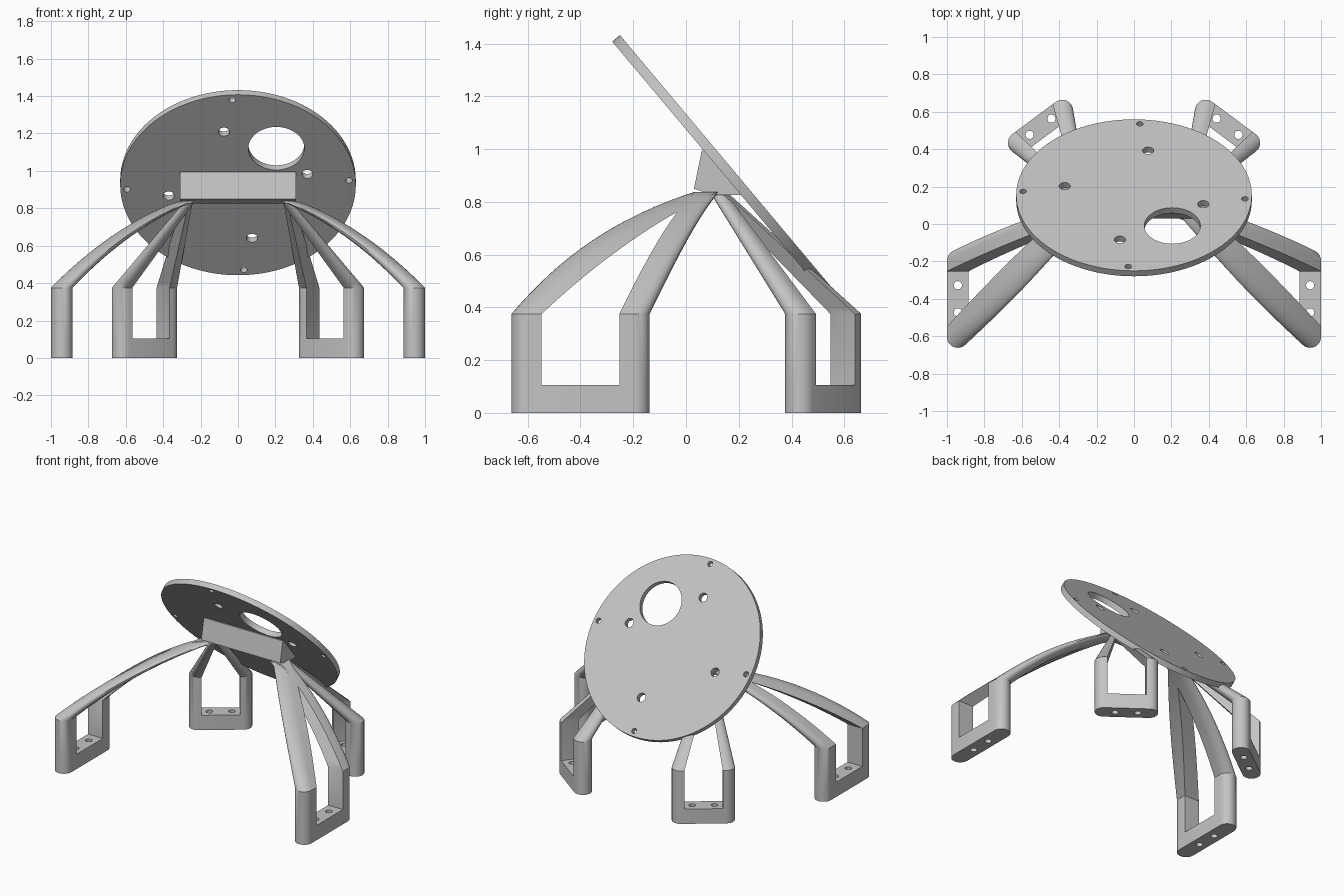
import bpy, bmesh, math
from mathutils import Vector, Matrix
from mathutils.geometry import interpolate_bezier

if "Cube" in bpy.data.objects:
    bpy.data.objects.remove(bpy.data.objects["Cube"], do_unlink=True)

grey = bpy.data.materials.new("plain_grey")
grey.use_nodes = True
COLOR = (0.55, 0.55, 0.55, 1)
grey.diffuse_color = COLOR
grey.node_tree.nodes["Principled BSDF"].inputs["Base Color"].default_value = COLOR


def finish(obj):
    """Give the part its colour and smooth its round faces."""
    obj.data.materials.clear()
    obj.data.materials.append(grey)
    bpy.ops.object.select_all(action='DESELECT')
    obj.select_set(True)
    bpy.context.view_layer.objects.active = obj
    bpy.ops.object.shade_smooth_by_angle(angle=math.radians(30))


def circle(x, y, r, n=32):
    return [(x + r * math.cos(2 * math.pi * i / n),
             y + r * math.sin(2 * math.pi * i / n)) for i in range(n)]


def plate(name, loops, thickness, matrix):
    """Flat plate from an outline and hole loops, centred on its thickness."""
    curve = bpy.data.curves.new(name, 'CURVE')
    curve.dimensions = '2D'
    curve.fill_mode = 'BOTH'
    curve.extrude = thickness / 2
    for loop in loops:
        spline = curve.splines.new('POLY')
        spline.points.add(len(loop) - 1)
        for point, (x, y) in zip(spline.points, loop):
            point.co = (x, y, 0, 1)
        spline.use_cyclic_u = True
    obj = bpy.data.objects.new(name, curve)
    bpy.context.collection.objects.link(obj)
    obj.matrix_world = matrix
    bpy.ops.object.select_all(action='DESELECT')
    obj.select_set(True)
    bpy.context.view_layer.objects.active = obj
    bpy.ops.object.convert(target='MESH')
    obj = bpy.context.view_layer.objects.active
    bm = bmesh.new()
    bm.from_mesh(obj.data)
    bmesh.ops.remove_doubles(bm, verts=bm.verts, dist=0.0001)
    bmesh.ops.recalc_face_normals(bm, faces=bm.faces)
    bm.to_mesh(obj.data)
    bm.free()
    finish(obj)


def loft(name, rings):
    """Closed solid through a list of matching rings."""
    bm = bmesh.new()
    rows = [[bm.verts.new(p) for p in ring] for ring in rings]
    n = len(rows[0])
    for a, b in zip(rows, rows[1:]):
        for i in range(n):
            j = (i + 1) % n
            bm.faces.new((a[i], a[j], b[j], b[i]))
    bm.faces.new(rows[0])
    bm.faces.new(rows[-1])
    bmesh.ops.recalc_face_normals(bm, faces=bm.faces)
    mesh = bpy.data.meshes.new(name)
    bm.to_mesh(mesh)
    bm.free()
    obj = bpy.data.objects.new(name, mesh)
    bpy.context.collection.objects.link(obj)
    finish(obj)


# Tilted round plate with one large opening and two rings of screw holes
RADIUS, THICK, TILT = 0.63, 0.038, math.radians(50)
loops = [circle(0, 0, RADIUS, 96), circle(0.205, 0.255, 0.15, 48)]
for dist, turn, r in ((0.378, 11.5, 0.03), (0.594, 3, 0.018)):
    for k in range(4):
        a = math.radians(turn + 90 * k)
        loops.append(circle(dist * math.cos(a), dist * math.sin(a), r, 20))
up = Vector((0, -math.cos(TILT), math.sin(TILT)))
out = Vector((0, math.sin(TILT), math.cos(TILT)))
frame = Matrix((Vector((1, 0, 0)), up, out)).transposed().to_4x4()
frame.translation = (0, 0.14, 0.937)
plate("round_plate", loops, THICK, frame)

# Mounting block under the plate
block = [(0.06, 0.995), (0.03, 0.85), (0.1, 0.825), (0.215, 0.825), (0.08, 1.0)]
loft("mounting_block", [[(x, y, z) for y, z in block] for x in (-0.31, 0.31)])

# Legs
BASE, POST, R = 0.105, 0.375, 0.058


def post_section(length):
    """D shape: flat on the window side, round on the outside."""
    half = length / 2
    pts = [(-half, -R)]
    for i in range(13):
        a = math.pi * (i / 12 - 0.5)
        pts.append((half - R + R * math.cos(a), R * math.sin(a)))
    return pts + [(-half, R)]


def stadium(half):
    cap = [(half - R + R * math.cos(a), R * math.sin(a))
           for a in (math.pi * (i / 12 - 0.5) for i in range(13))]
    return cap + [(-x, -y) for x, y in cap]


def leg(name, side, centre, angle, window, post, bars):
    """U-shaped foot and two bars rising from its posts to the block."""
    cx, cy = centre
    along = Vector((math.cos(angle), math.sin(angle), 0))
    across = Vector((-along.y, along.x, 0))
    frame = Matrix.Translation((side * cx, cy, BASE / 2)) @ Matrix.Rotation(
        angle if side > 0 else math.pi - angle, 4, 'Z')
    plate(name + "_foot", [stadium(window + post), circle(-0.0725, 0, 0.022, 20),
                           circle(0.0725, 0, 0.022, 20)], BASE, frame)
    for direction, (label, h1, h2, end, swell, taper) in zip((1, -1), bars):
        u = along * direction
        start = Vector((cx, cy, POST)) + u * (window + post / 2)
        h1 = Vector(h1) if h1 else start.lerp(Vector(end), 1 / 3)
        h2 = Vector(h2) if h2 else start.lerp(Vector(end), 2 / 3)
        path = interpolate_bezier(start, h1, h2, Vector(end), 17)
        steps = [(Vector((start.x, start.y, BASE)), 1, 1)]
        for i, p in enumerate(path):
            t = i / 16
            shrink = 1 - taper * t
            steps.append((p, shrink + swell * math.sin(math.pi * t), shrink))
        rings = []
        for p, su, sv in steps:
            ring = [p + u * a * su + across * b * sv for a, b in post_section(post)]
            rings.append([(side * q.x, q.y, q.z) for q in ring])
        loft(name + "_" + label, rings)


apex = (0.275, 0.08, 0.838)
front_bars = (
    ("front_bar", (0.735, -0.40, 0.59), (0.508, -0.17, 0.75), apex, 0.4, 0.2),
    ("rear_bar", (0.735, -0.09, 0.59), (0.508, -0.005, 0.75), apex, 0.05, 0.2))
back_bars = (
    ("outer_bar", None, None, (0.265, 0.115, 0.835), 0, 0.5),
    ("inner_bar", None, None, (0.265, 0.14, 0.83), 0, 0.5))
for side, word in ((1, "left"), (-1, "right")):
    leg("front_" + word, side, (0.942, -0.4), -math.pi / 2, 0.147, 0.115, front_bars)
    leg("back_" + word, side, (0.5, 0.52), math.radians(-36.6), 0.124, 0.079, back_bars)
